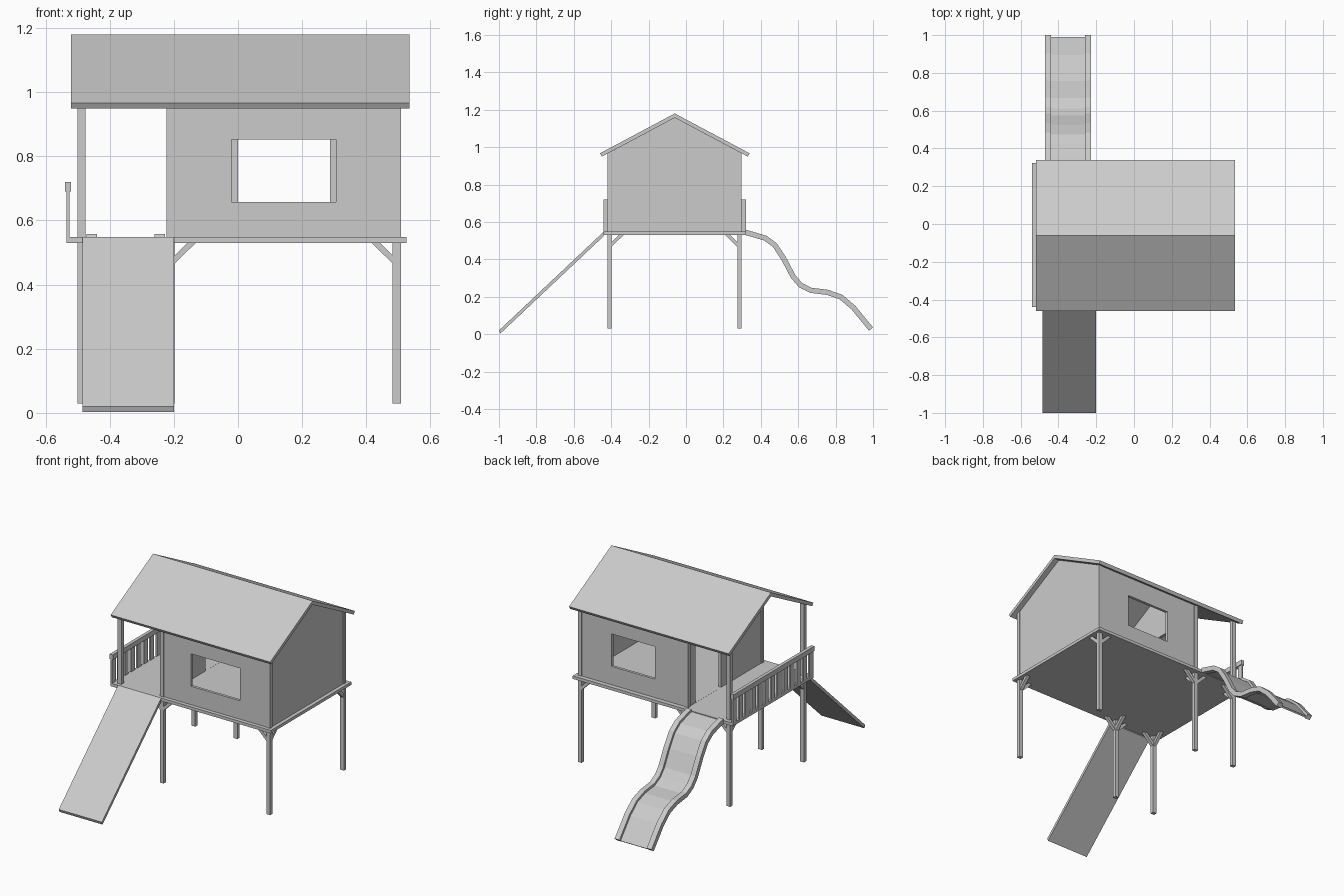
import bpy, bmesh
from mathutils import Vector

if "Cube" in bpy.data.objects:
    bpy.data.objects.remove(bpy.data.objects["Cube"])

RIDGE_Y = -0.06
POST_X = (-0.488, -0.21, 0.495)
POST_Y = (-0.41, 0.286)


def prism(name, profile, axis, a, b):
    """Extrude a 2D outline along x (profile = y,z) or y (profile = x,z)."""
    bm = bmesh.new()
    put = (lambda p, t: (t, p[0], p[1])) if axis == 'x' else (lambda p, t: (p[0], t, p[1]))
    lo = [bm.verts.new(put(p, a)) for p in profile]
    hi = [bm.verts.new(put(p, b)) for p in profile]
    n = len(profile)
    bm.faces.new(lo)
    bm.faces.new(hi)
    for i in range(n):
        j = (i + 1) % n
        bm.faces.new((lo[i], lo[j], hi[j], hi[i]))
    bmesh.ops.recalc_face_normals(bm, faces=bm.faces)
    me = bpy.data.meshes.new(name)
    bm.to_mesh(me)
    bm.free()
    ob = bpy.data.objects.new(name, me)
    bpy.context.collection.objects.link(ob)
    return ob


def box(name, x0, x1, y0, y1, z0, z1):
    return prism(name, [(y0, z0), (y1, z0), (y1, z1), (y0, z1)], 'x', x0, x1)


def cut(ob, *bounds):
    """Cut a box-shaped opening."""
    c = box(ob.name + "_cutter", *bounds)
    c.hide_render = True
    c.hide_set(True)
    m = ob.modifiers.new("opening", 'BOOLEAN')
    m.object = c
    m.solver = 'EXACT'


def ribbon(path, d0, d1):
    """Closed outline between two depths below a y,z path."""
    pts = [Vector(p) for p in path]
    nrm = []
    for i in range(len(pts)):
        t = (pts[min(i + 1, len(pts) - 1)] - pts[max(i - 1, 0)]).normalized()
        nrm.append(Vector((t.y, -t.x)))  # points down for a path heading +y
    top = [p + n * d0 for p, n in zip(pts, nrm)]
    low = [p + n * d1 for p, n in zip(pts, nrm)]
    return top + low[::-1]


def roof_under(y):
    return 1.157 - abs(y - RIDGE_Y) * 0.5325


# deck
box("deck", -0.535, 0.525, -0.44, 0.32, 0.53, 0.548)

# posts with diagonal braces under the deck
for i, x in enumerate(POST_X):
    for y in POST_Y:
        inward = 1 if y < 0 else -1
        box("post", x - 0.0125, x + 0.0125, y - 0.011, y + 0.011, 0.03, roof_under(y) + 0.003)
        for d in ((1,), (1, -1), (-1,))[i]:
            e = x + d * 0.012
            prism("brace", [(e, 0.465), (e, 0.49), (e + d * 0.04, 0.53), (e + d * 0.066, 0.53)],
                  'y', y - 0.01, y + 0.01)
        e = y + inward * 0.01
        prism("cross_brace", [(e, 0.465), (e, 0.49), (e + inward * 0.04, 0.53), (e + inward * 0.066, 0.53)],
              'x', x - 0.01, x + 0.01)

# long walls with windows
front = box("front_wall", -0.2, 0.485, -0.417, -0.401, 0.545, roof_under(-0.417))
cut(front, -0.02, 0.305, -0.5, -0.3, 0.658, 0.852)
back = box("back_wall", -0.2, 0.485, 0.277, 0.293, 0.545, roof_under(0.293))
cut(back, 0.0, 0.287, 0.2, 0.4, 0.658, 0.852)

# gable walls, doorway on the porch side
gable = [(-0.405, 0.545), (0.281, 0.545), (0.281, roof_under(0.281)),
         (RIDGE_Y, 1.157), (-0.405, roof_under(-0.405))]
prism("right_gable_wall", gable, 'x', 0.487, 0.503)
porch = prism("porch_gable_wall", gable, 'x', -0.218, -0.202)
cut(porch, -0.3, -0.1, -0.02, 0.22, 0.5485, 0.9)

# roof
prism("roof", [(-0.46, 0.967), (RIDGE_Y, 1.18), (0.34, 0.967), (0.33, 0.9494),
               (RIDGE_Y, 1.157), (-0.45, 0.9494)], 'x', -0.52, 0.535)

# porch railing
box("top_rail", -0.54, -0.52, -0.44, 0.322, 0.69, 0.72)
N = 13
for i in range(N):
    y = -0.422 + i * (0.725 / (N - 1))
    box("baluster", -0.535, -0.525, y - 0.018, y + 0.018, 0.545, 0.695)

# ramp
prism("ramp", [(-0.44, 0.548), (-1.0, 0.02), (-0.993, 0.003), (-0.44, 0.524)], 'x', -0.485, -0.2)

# wavy slide
path = [(0.32, 0.558), (0.36, 0.547), (0.43, 0.526), (0.485, 0.486), (0.535, 0.41),
        (0.585, 0.315), (0.62, 0.274), (0.67, 0.248), (0.76, 0.237), (0.835, 0.211),
        (0.905, 0.152), (1.0, 0.036)]
for x0, x1 in ((-0.472, -0.44), (-0.26, -0.228)):
    prism("slide_rail", ribbon(path, 0, 0.028), 'x', x0, x1)
prism("slide_bed", ribbon(path, 0.014, 0.024), 'x', -0.441, -0.259)
